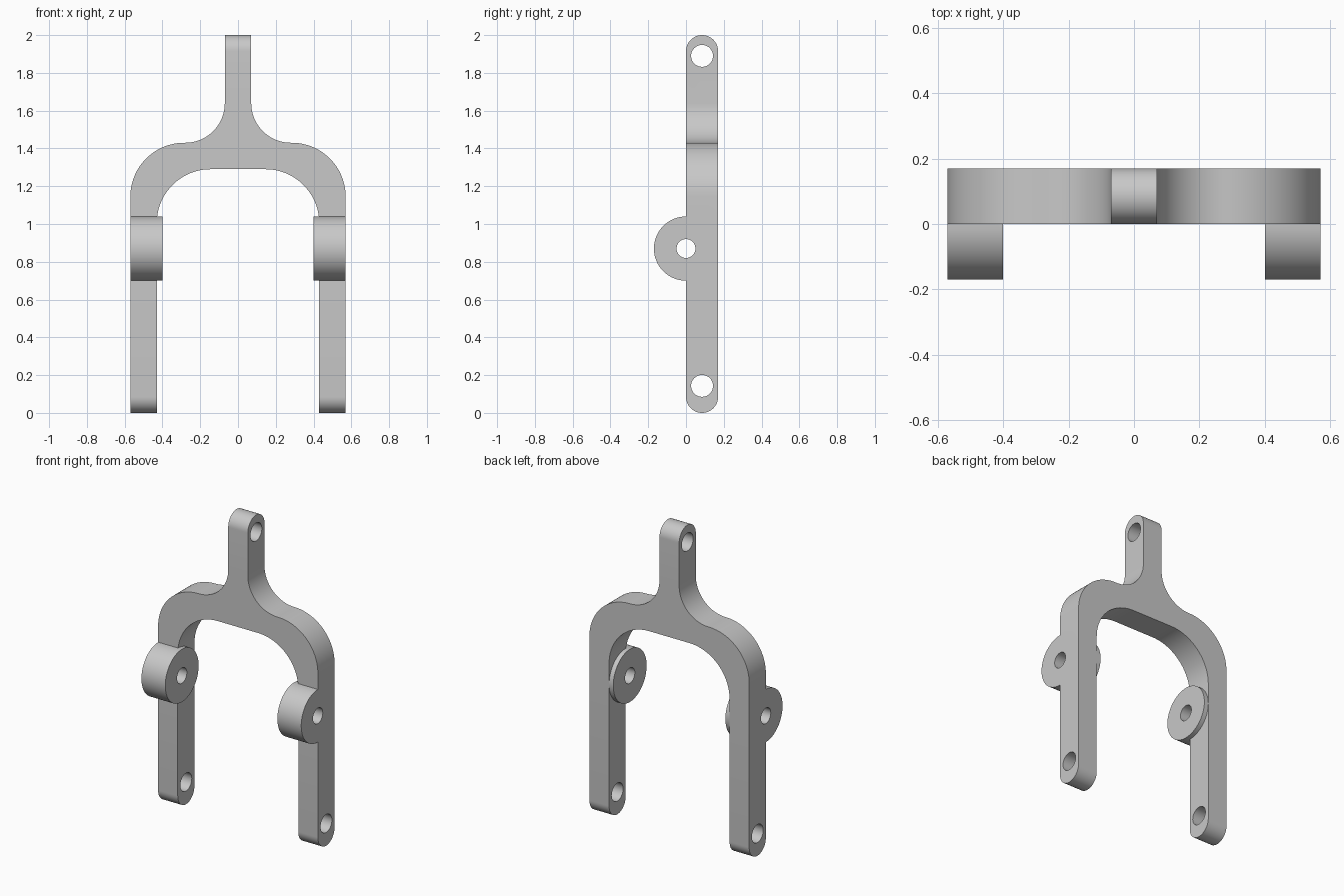
import bpy, bmesh
from math import sin, cos, radians
from mathutils import Vector

default = bpy.data.objects.get("Cube")
if default:
    bpy.data.objects.remove(default, do_unlink=True)

grey = bpy.data.materials.new("light grey")
grey.use_nodes = True
colour = (0.58, 0.58, 0.58, 1)
grey.diffuse_color = colour
grey.node_tree.nodes["Principled BSDF"].inputs["Base Color"].default_value = colour


def arc(cx, cy, r, start, end, steps=24):
    angles = [radians(start + (end - start) * i / steps) for i in range(steps + 1)]
    return [(cx + r * cos(a), cy + r * sin(a)) for a in angles]


def prism(name, points, direction):
    """Extrude a closed loop of 3D points along a direction."""
    bm = bmesh.new()
    face = bm.faces.new([bm.verts.new(p) for p in points])
    grown = bmesh.ops.extrude_face_region(bm, geom=[face])["geom"]
    verts = [v for v in grown if isinstance(v, bmesh.types.BMVert)]
    bmesh.ops.translate(bm, verts=verts, vec=Vector(direction))
    bmesh.ops.recalc_face_normals(bm, faces=bm.faces)
    mesh = bpy.data.meshes.new(name)
    bm.to_mesh(mesh)
    bm.free()
    mesh.materials.append(grey)
    obj = bpy.data.objects.new(name, mesh)
    bpy.context.collection.objects.link(obj)
    return obj


def side_prism(name, profile, x, width):
    return prism(name, [(x, y, z) for y, z in profile], (width, 0, 0))


def combine(target, tool, operation):
    """Apply a boolean and discard the tool."""
    tool.hide_render = True
    mod = target.modifiers.new(operation, 'BOOLEAN')
    mod.operation, mod.object, mod.solver = operation, tool, 'EXACT'
    bpy.context.view_layer.objects.active = target
    bpy.ops.object.modifier_apply(modifier=mod.name)
    bpy.data.objects.remove(tool, do_unlink=True)


OUTER, INNER, STEM = 0.57, 0.43, 0.07
DEPTH = 0.17
END = DEPTH / 2
BOSS_Z, BOSS_R, BOSS_IN = 0.87, 0.17, 0.40

# Fork outline: inner arch, leg, shoulder, stem fillet, then mirrored
half = arc(0.145, 1.005, 0.285, 90, 0)
half += [(INNER, -0.1), (OUTER, -0.1)]
half += arc(0.285, 1.145, 0.285, 0, 90)
half += arc(0.28, 1.64, 0.21, 270, 180)[1:]
half += [(STEM, 2.1)]
outline = half + [(-x, z) for x, z in reversed(half)]
fork = prism("fork_frame", [(x, -0.1, z) for x, z in outline], (0, 0.4, 0))

# Trim to thickness, with rounded ends
capsule = arc(END, 2 - END, END, 0, 180) + arc(END, END, END, 180, 360)
combine(fork, side_prism("rounded_trim", capsule, -1, 2), 'INTERSECT')

# Pivot bosses on the legs
for x in (BOSS_IN, -OUTER):
    circle = arc(0, BOSS_Z, BOSS_R, 0, 360, 64)[:-1]
    combine(fork, side_prism("pivot_boss", circle, x, OUTER - BOSS_IN), 'UNION')

# Cross holes through stem, legs and bosses
for y, z, r in ((END, 1.89, 0.058), (END, 0.143, 0.058), (0, BOSS_Z, 0.05)):
    circle = arc(y, z, r, 0, 360, 40)[:-1]
    combine(fork, side_prism("hole_cutter", circle, -1, 2), 'DIFFERENCE')

bpy.ops.object.select_all(action='DESELECT')
fork.select_set(True)
bpy.context.view_layer.objects.active = fork
bpy.ops.object.shade_smooth_by_angle(angle=radians(30))
